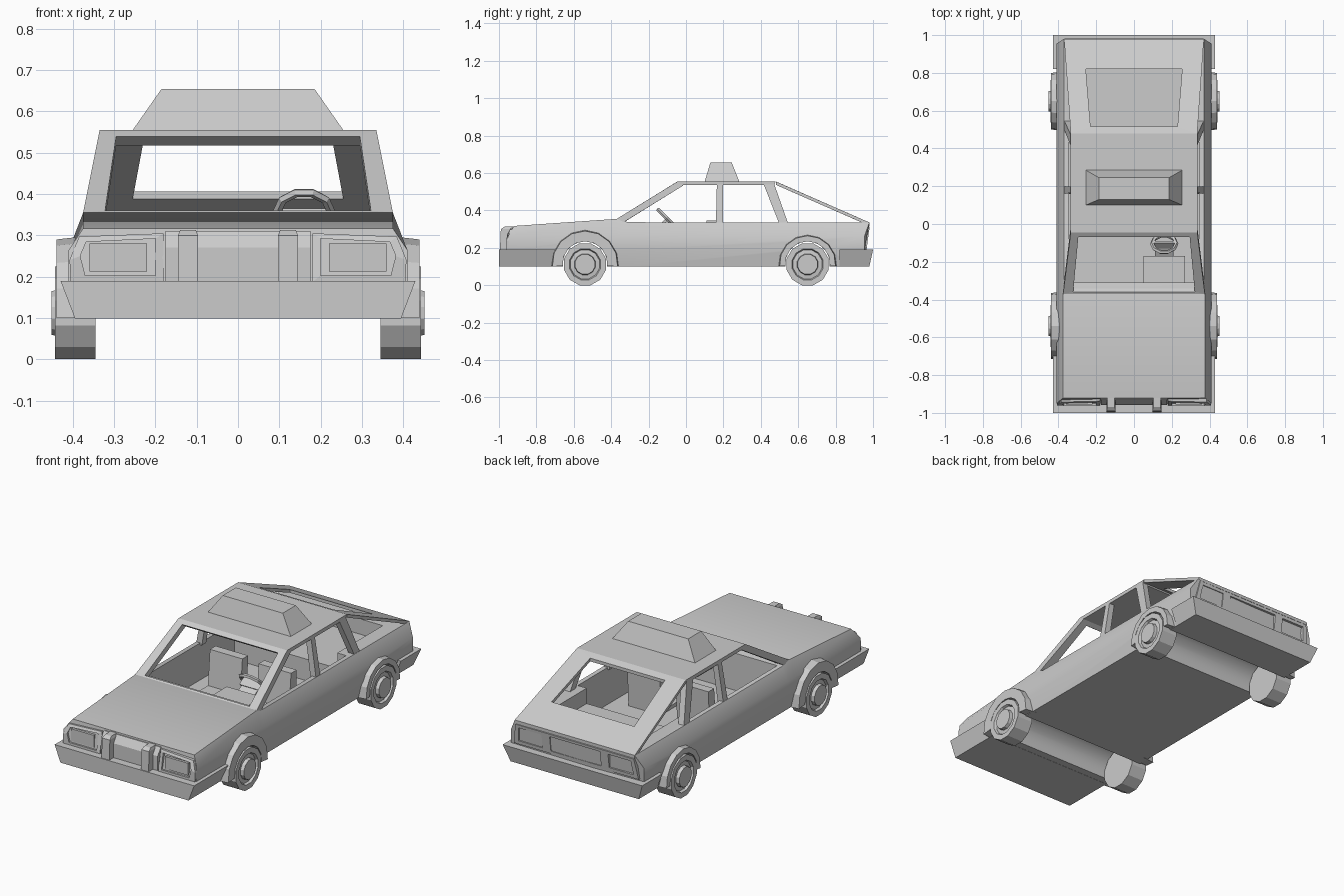
import bpy, bmesh
from math import sin, cos, pi, radians
from mathutils import Vector

if "Cube" in bpy.data.objects:
    bpy.data.objects.remove(bpy.data.objects["Cube"])


def make(name, verts, faces, mirror=False):
    bm = bmesh.new()
    vs = [bm.verts.new(v) for v in verts]
    for f in faces:
        bm.faces.new([vs[i] for i in f])
    bmesh.ops.recalc_face_normals(bm, faces=bm.faces)
    me = bpy.data.meshes.new(name)
    bm.to_mesh(me)
    bm.free()
    ob = bpy.data.objects.new(name, me)
    bpy.context.collection.objects.link(ob)
    if mirror:
        ob.modifiers.new("mirror", 'MIRROR').use_mirror_merge = False
    return ob


def loft(name, rings, mirror=False):
    """Closed rings of points joined in order, with flat end caps."""
    n, m = len(rings[0]), len(rings)
    verts = [p for r in rings for p in r]
    faces = [(k*n + i, k*n + (i+1) % n, (k+1)*n + (i+1) % n, (k+1)*n + i)
             for k in range(m-1) for i in range(n)]
    faces += [tuple(range(n)), tuple(range((m-1)*n, m*n))]
    return make(name, verts, faces, mirror)


def rect(x0, x1, y0, y1, z):
    return [(x0, y0, z), (x1, y0, z), (x1, y1, z), (x0, y1, z)]


def box(name, x0, x1, y0, y1, z0, z1, mirror=False):
    return loft(name, [rect(x0, x1, y0, y1, z0), rect(x0, x1, y0, y1, z1)], mirror)


def frame(name, outer, inner, depth, mirror=False):
    """Panel with an opening, thickened along depth."""
    d = Vector(depth)
    n = len(outer)
    loops = [[Vector(p) for p in outer], [Vector(p) for p in inner]]
    loops += [[p + d for p in loops[1]], [p + d for p in loops[0]]]
    faces = [(k*n + i, k*n + (i+1) % n, (k+1) % 4*n + (i+1) % n, (k+1) % 4*n + i)
             for k in range(4) for i in range(n)]
    return make(name, [p for l in loops for p in l], faces, mirror)


def disc(x, r, y, z, n=12):
    return [(x, y + r*cos(2*pi*(i+.5)/n), z + r*sin(2*pi*(i+.5)/n)) for i in range(n)]


def cut(target, cutter):
    cutter.hide_render = True
    mod = target.modifiers.new("cut", 'BOOLEAN')
    mod.operation, mod.object, mod.solver = 'DIFFERENCE', cutter, 'EXACT'
    bpy.context.view_layer.objects.active = target
    bpy.ops.object.modifier_apply(modifier=mod.name)
    bpy.data.objects.remove(cutter, do_unlink=True)


# main body: cross-sections from nose to tail (y low, y top, half width top, z top)
def section(yl, yt, xt, zt):
    half = [(.395, yl, .10), (.41, yl, .19), (.41, yl, .265), (xt, yt, zt)]
    return half + [(-x, y, z) for x, y, z in reversed(half)]


body = loft("body", [section(*s) for s in (
    (-.95, -.92, .375, .317), (-.37, -.37, .375, .355),
    (-.31, -.31, .37, .337), (.955, .98, .37, .335))])

# cabin, cargo space and wheel tunnels are cut out
WHEELS = ((-.54, .183), (.65, .158))
cut(body, box("cabin_cutter", -.345, .345, -.31, .46, .13, .5))
cut(body, box("cargo_cutter", -.29, .29, .44, .86, .25, .5))
for y, _ in WHEELS:
    cut(body, loft("tunnel_cutter", [disc(s*.5, .12, y, .115, 16) for s in (-1, 1)]))

# bumpers, tapered towards the bottom
loft("front_bumper", [rect(-.395, .395, -1, -.70, .099), rect(-.43, .43, -1, -.70, .19)])
loft("rear_bumper", [rect(-.395, .395, .82, .98, .099), rect(-.43, .43, .82, 1, .19)])

# wheel arch flares and wheels
for (y, R), side in zip(WHEELS, ("front", "rear")):
    rings = []
    for i in range(9):
        a = radians(-5 + 190*i/8)
        rings.append([(x, y + r*cos(a), .115 + r*sin(a))
                      for x, r in ((.37, .12), (.44, .12), (.44, R - .008), (.37, R))])
    loft(side + "_wheel_arch", rings, True)
    loft(side + "_wheel", [disc(x, r, y, .112) for x, r in (
        (.345, .116), (.443, .116), (.443, .086), (.43, .08), (.433, .058), (.452, .055))], True)

# windshield frame, roof and hatch
frame("windshield_frame",
      [(-.375, -.37, .355), (.375, -.37, .355), (.335, -.045, .555), (-.335, -.045, .555)],
      [(-.322, -.36, .36), (.322, -.36, .36), (.295, -.07, .54), (-.295, -.07, .54)],
      (0, .03, -.022))
loft("roof", [rect(-.335, .335, -.02, .47, .535), rect(-.335, .335, -.045, .48, .555)])
frame("hatch_frame",
      [(-.335, .48, .555), (.335, .48, .555), (.37, .98, .336), (-.37, .98, .336)],
      [(-.23, .515, .54), (.23, .515, .54), (.255, .82, .406), (-.255, .82, .406)],
      (0, .0, -.018))


# side pillars, leaning in with the cabin
def pillar(name, b0, b1, t0, t1):
    loft(name, [rect(.335, .37, b0, b1, .325), rect(.302, .335, t0, t1, .54)], True)


pillar("middle_pillar", .16, .198, .165, .198)
pillar("rear_pillar", .50, .548, .415, .472)

# roof sign
loft("roof_sign", [rect(-.255, .255, .10, .285, .555), rect(-.185, .185, .13, .245, .655)])

# grille: two ribs and a raised centre panel
loft("grille_rib", [rect(.097, .145, -.995, -.93, .185), rect(.097, .145, -.99, -.91, .30),
                    rect(.102, .14, -.97, -.90, .313)], True)
loft("grille_panel", [rect(-.175, .175, -.957, -.93, .185), rect(-.175, .175, -.957, -.93, .27),
                      rect(-.175, .175, -.93, -.91, .31)])


# light surrounds
def nose(x, z):
    return (x, -.96 + max(0, z - .265)*.55, z)


def tail(x, z):
    return (x, .965 + (z - .19)*.14, z)


frame("headlight_frame",
      [nose(*p) for p in ((.18, .187), (.405, .187), (.408, .24), (.385, .297), (.18, .305))],
      [nose(*p) for p in ((.20, .203), (.37, .203), (.382, .25), (.368, .284), (.20, .292))],
      (0, .025, 0), True)
box("headlight", .22, .36, -.955, -.94, .212, .28, True)
frame("tail_light_frame",
      [tail(*p) for p in ((.18, .20), (.385, .20), (.365, .315), (.18, .315))],
      [tail(*p) for p in ((.205, .22), (.355, .22), (.345, .298), (.205, .298))],
      (0, -.02, 0), True)
frame("plate_frame",
      [tail(*p) for p in ((-.18, .20), (.18, .20), (.18, .315), (-.18, .315))],
      [tail(*p) for p in ((-.155, .215), (.155, .215), (.155, .30), (-.155, .30))],
      (0, -.02, 0))

# interior: seats, dashboard and steering
loft("seat_back", [rect(.05, .25, .09, .15, .125), rect(.05, .25, .11, .16, .345)], True)
box("seat_cushion", .05, .25, -.03, .11, .125, .15, True)
box("instrument_panel", .05, .27, -.32, -.17, .22, .325)
loft("steering_column", [[(.11, -.18, z), (.21, -.18, z), (.21, -.125, z + .03), (.11, -.125, z + .03)]
                         for z in (.27, .30)])
bpy.ops.mesh.primitive_torus_add(major_segments=10, minor_segments=5, major_radius=.064,
                                 minor_radius=.011, location=(.16, -.105, .36),
                                 rotation=(radians(-45), 0, 0))
bpy.context.object.name = "steering_wheel"
loft("steering_spoke", [[(x, -.13, .335), (x, -.12, .325), (x, -.09, .355), (x, -.10, .365)]
                        for x in (.10, .22)])

# rounded shading on the body sides
bpy.ops.object.select_all(action='DESELECT')
body.select_set(True)
bpy.context.view_layer.objects.active = body
bpy.ops.object.shade_smooth_by_angle(angle=radians(35))
